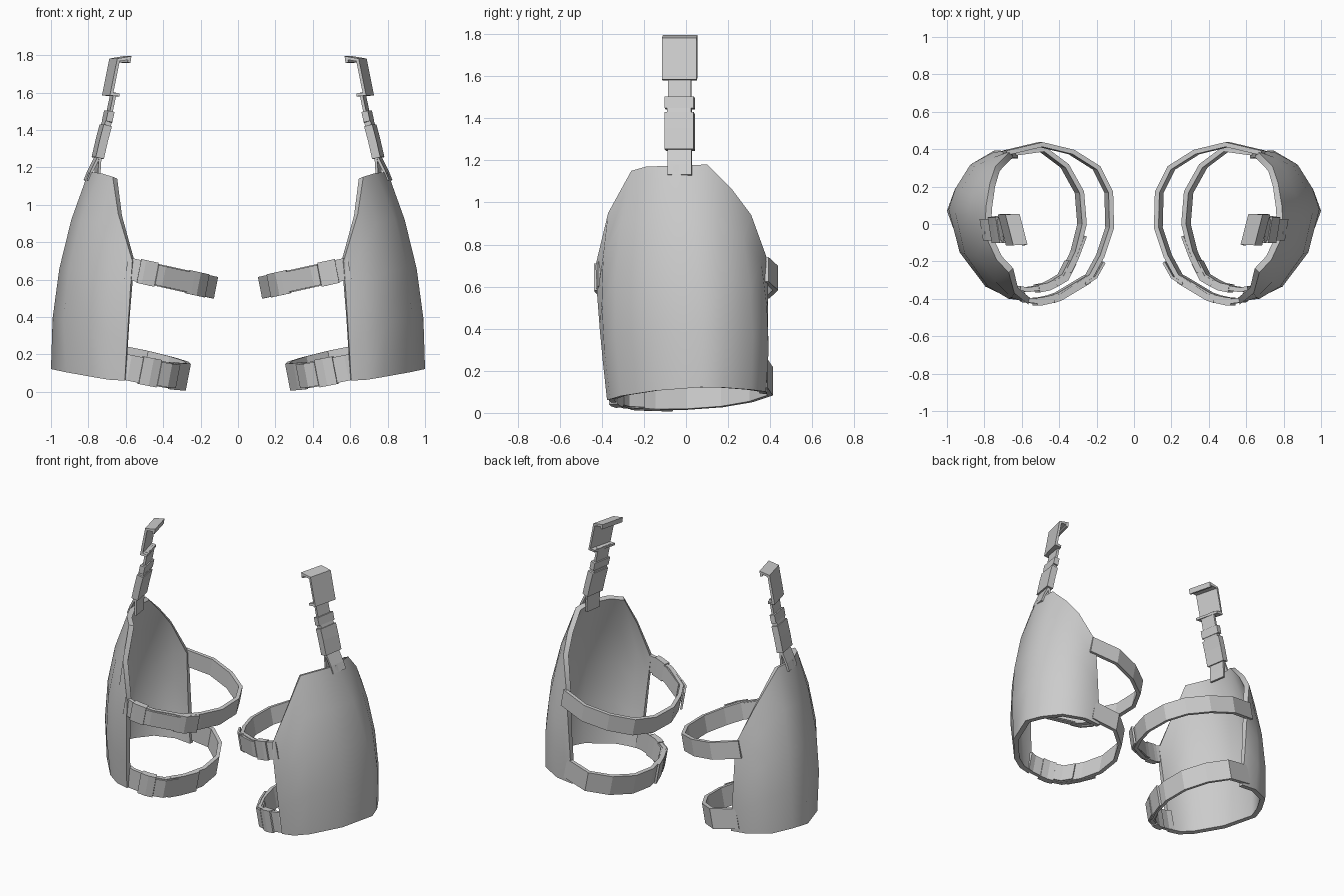
import bpy, bmesh
from mathutils import Vector as V

if "Cube" in bpy.data.objects:
    bpy.data.objects.remove(bpy.data.objects["Cube"])


def finish(name, bm, thickness=0.0, smooth=False):
    me = bpy.data.meshes.new(name)
    bm.to_mesh(me)
    bm.free()
    ob = bpy.data.objects.new(name, me)
    bpy.context.collection.objects.link(ob)
    bpy.ops.object.select_all(action='DESELECT')
    ob.select_set(True)
    bpy.context.view_layer.objects.active = ob
    if thickness:
        s = ob.modifiers.new("thickness", 'SOLIDIFY')
        s.thickness, s.offset = thickness, -1
        bpy.ops.object.modifier_apply(modifier=s.name)
    m = ob.modifiers.new("other_leg", 'MIRROR')
    m.use_mirror_merge = False
    bpy.ops.object.modifier_apply(modifier=m.name)
    if smooth:
        bpy.ops.object.shade_smooth_by_angle(angle=0.8)
    return ob


def ribbon(name, path, w, width, t):
    """Rectangular band along a path; w is its width axis, corners are mitred."""
    bm = bmesh.new()
    pts = [V(p) for p in path]
    w = V(w).normalized()
    rings = []
    for i, p in enumerate(pts):
        a = (p - pts[i - 1]).normalized() if i else None
        b = (pts[i + 1] - p).normalized() if i < len(pts) - 1 else None
        na = (a or b).cross(w).normalized()
        nb = (b or a).cross(w).normalized()
        n = (na + nb).normalized()
        n = n / max(n.dot(na), 0.5)
        rings.append([bm.verts.new(p + w * (sw * width / 2) + n * (sn * t / 2))
                      for sw, sn in ((-1, -1), (1, -1), (1, 1), (-1, 1))])
    for r, s in zip(rings, rings[1:]):
        for k in range(4):
            bm.faces.new((r[k], r[(k + 1) % 4], s[(k + 1) % 4], s[k]))
    bm.faces.new(rings[0])
    bm.faces.new(rings[-1])
    bmesh.ops.recalc_face_normals(bm, faces=bm.faces)
    return finish(name, bm)


# Thigh plate: columns run front edge -> outside -> back edge
bottom = [(.605, -.375, .06), (.69, -.36, .065), (.78, -.31, .08), (.92, -.15, .105), (1.0, .07, .122),
          (.96, .18, .12), (.88, .31, .11), (.74, .38, .10), (.62, .385, .09)]
middle = [(.585, -.41, .40), (.67, -.40, .53), (.78, -.335, .64), (.905, -.16, .66), (.955, .06, .66),
          (.925, .18, .66), (.855, .305, .60), (.75, .385, .50), (.64, .39, .40)]
rim = [(.565, -.43, .70), (.64, -.37, .95), (.67, -.26, 1.15), (.735, -.19, 1.17), (.80, -.05, 1.175),
       (.79, .10, 1.18), (.77, .22, 1.06), (.74, .31, .94), (.66, .39, .72)]
bm = bmesh.new()
cols = []
for b, m, r in zip(bottom, middle, rim):
    b, m, r = V(b), V(m), V(r)
    cols.append([bm.verts.new(b * (2 * (t - .5) * (t - 1)) + m * (4 * t * (1 - t)) + r * (2 * t * (t - .5)))
                 for t in (0, .25, .5, .75, 1)])
for c, d in zip(cols, cols[1:]):
    for j in range(4):
        bm.faces.new((c[j], d[j], d[j + 1], c[j + 1]))
finish("thigh_plate", bm, 0.035, True)

# Leg straps lie in tilted planes
AXIS = (-.19, 0, .98)


def leg_strap(name, plane, loop, buckle, catch, flap, height):
    a, b, c = plane
    lift = lambda xy: [(x, y, a + b * x + c * y) for x, y in xy]
    ribbon(name + "_strap", lift(loop), AXIS, height, .025)
    ribbon(name + "_buckle", lift(buckle), AXIS, height + .012, .042)
    ribbon(name + "_catch", lift(catch), AXIS, height - .01, .045)
    ribbon(name + "_flap", lift(flap), AXIS, height + .008, .014)


leg_strap("upper_leg", (.53, .22, 0),
          [(.595, -.405), (.51, -.415), (.40, -.385), (.24, -.28), (.18, -.17), (.13, -.02), (.135, .17),
           (.20, .30), (.335, .385), (.50, .425), (.69, .38)],
          [(.53, -.415), (.505, -.414), (.44, -.40)],
          [(.44, -.40), (.405, -.388), (.25, -.295)],
          [(.27, -.32), (.215, -.285), (.17, -.205)], .118)
leg_strap("lower_leg", (.026, .21, .055),
          [(.62, -.345), (.58, -.352), (.47, -.335), (.38, -.285), (.315, -.15), (.278, 0), (.292, .17),
           (.37, .31), (.49, .40), (.67, .375)],
          [(.52, -.345), (.47, -.335), (.43, -.315)],
          [(.43, -.315), (.38, -.285), (.34, -.205)],
          [(.355, -.26), (.315, -.18), (.272, -.065)], .138)

# Hanger from the plate rim up to the belt
SIDE = (.16, .98, 0)
up = lambda xz: [(x, -.03, z) for x, z in xz]
ribbon("hanger_outer_leg", up([(.81, 1.13), (.79, 1.18), (.745, 1.27)]), SIDE, .115, .014)
ribbon("hanger_inner_leg", up([(.75, 1.13), (.75, 1.19), (.745, 1.27)]), SIDE, .115, .014)
ribbon("hanger_buckle", up([(.75, 1.25), (.727, 1.35), (.707, 1.425)]), SIDE, .14, .045)
ribbon("hanger_catch", up([(.707, 1.425), (.70, 1.445)]), SIDE, .115, .035)
ribbon("hanger_slider", up([(.70, 1.445), (.688, 1.50)]), SIDE, .14, .035)
ribbon("hanger_strap", up([(.69, 1.48), (.665, 1.60)]), SIDE, .11, .016)
ribbon("belt_clip", up([(.655, 1.588), (.697, 1.592), (.66, 1.775), (.60, 1.785), (.604, 1.76)]),
       (.25, .97, 0), .17, .016)
